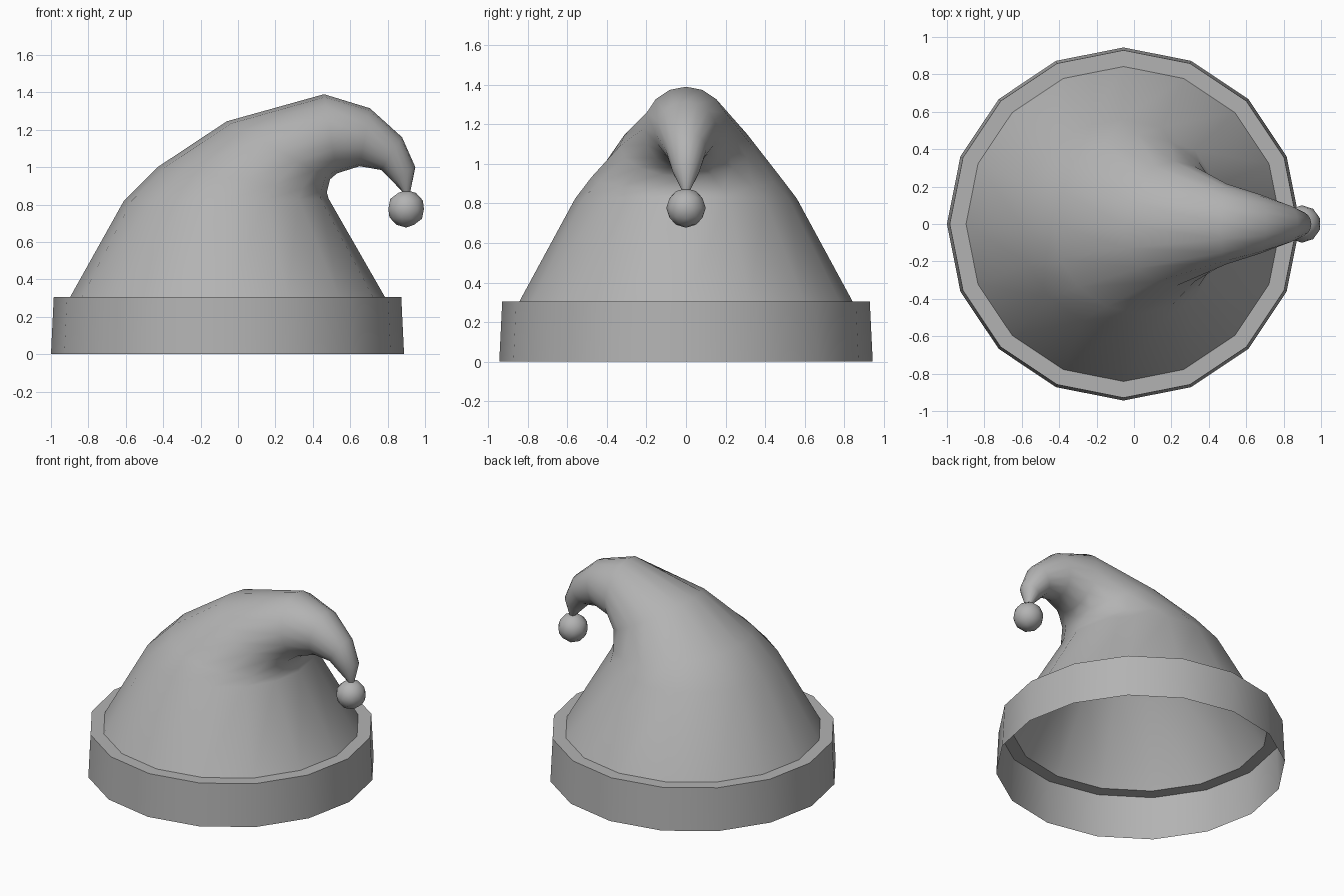
import bpy, bmesh, math

if "Cube" in bpy.data.objects:
    bpy.data.objects.remove(bpy.data.objects["Cube"])

SIDES = 16
CX = -0.056

# Mid grey felt for every part
felt = bpy.data.materials.new("grey_felt")
felt.diffuse_color = (0.45, 0.45, 0.45, 1)
felt.use_nodes = True
felt.node_tree.nodes["Principled BSDF"].inputs["Base Color"].default_value = felt.diffuse_color


def finish(obj, angle=40):
    obj.data.materials.append(felt)
    bpy.ops.object.select_all(action='DESELECT')
    obj.select_set(True)
    bpy.context.view_layer.objects.active = obj
    bpy.ops.object.shade_smooth_by_angle(angle=math.radians(angle))


def loft(name, sections, cap_end=False):
    """Skin rings given as (outer x, outer z, inner x, inner z, half width in y)."""
    bm = bmesh.new()
    rings = []
    for ox, oz, ix, iz, w in sections:
        ring = []
        for i in range(SIDES):
            a = 2 * math.pi * i / SIDES
            c = math.cos(a)
            ring.append(bm.verts.new(((ox + ix) / 2 + (ix - ox) / 2 * c,
                                      w * math.sin(a),
                                      (oz + iz) / 2 + (iz - oz) / 2 * c)))
        rings.append(ring)
    for r0, r1 in zip(rings, rings[1:]):
        for i in range(SIDES):
            j = (i + 1) % SIDES
            bm.faces.new((r0[i], r0[j], r1[j], r1[i]))
    if cap_end:
        bm.faces.new(rings[-1])
    me = bpy.data.meshes.new(name)
    bm.to_mesh(me)
    bm.free()
    obj = bpy.data.objects.new(name, me)
    bpy.context.collection.objects.link(obj)
    finish(obj)
    return obj


def level(r, z):
    return (CX - r, z, CX + r, z, r)


# Brim: open band with a flat ledge turning in to the cone
loft("brim_band", [level(0.944, 0), level(0.929, 0.305), level(0.842, 0.305)])

# Drooping cone: rings tilt over and shrink toward the tip
loft("hat_cone", [
    level(0.842, 0.305),
    (-0.61, 0.82, 0.485, 0.83, 0.56),
    (-0.43, 1.00, 0.475, 0.865, 0.478),
    (-0.06, 1.245, 0.492, 0.935, 0.335),
    (0.46, 1.39, 0.53, 0.967, 0.215),
    (0.705, 1.315, 0.65, 1.005, 0.157),
    (0.877, 1.16, 0.765, 0.985, 0.103),
    (0.948, 1.00, 0.825, 0.925, 0.068),
    (0.92, 0.862, 0.88, 0.868, 0.02),
], cap_end=True)

# Bobble hanging from the tip
bpy.ops.mesh.primitive_ico_sphere_add(subdivisions=2, radius=0.1,
                                      location=(0.899, 0, 0.777))
bobble = bpy.context.object
bobble.name = "bobble"
finish(bobble)
